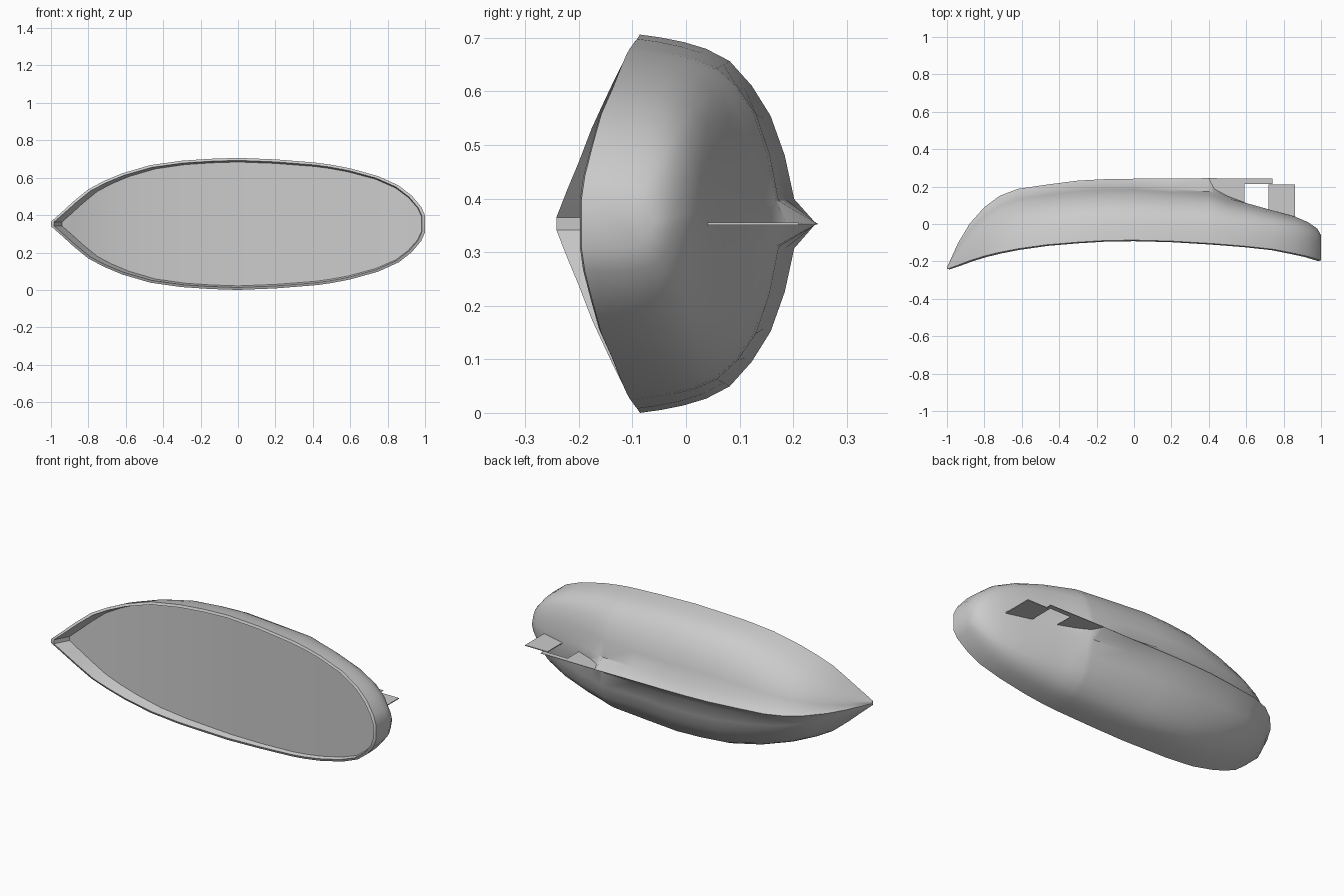
import bpy, bmesh, math

cube = bpy.data.objects.get("Cube")
if cube:
    bpy.data.objects.remove(cube, do_unlink=True)

MID = 0.353   # height of the centreline; the boat lies on its side, deck to -y

grey = bpy.data.materials.new("plain grey")
grey.use_nodes = True
colour = (0.6, 0.6, 0.6, 1)
grey.diffuse_color = colour
grey.node_tree.nodes["Principled BSDF"].inputs["Base Color"].default_value = colour

# Hull stations: x, half beam, sheer y, keel y
STATIONS = [
    (-1, .012, -.242, -.232), (-.94, .065, -.222, -.1), (-.88, .12, -.2, 0),
    (-.8, .185, -.176, .09), (-.72, .228, -.157, .15), (-.62, .27, -.138, .188),
    (-.47, .314, -.117, .21), (-.3, .338, -.103, .232), (-.15, .348, -.094, .24),
    (0, .353, -.092, .242), (.2, .345, -.097, .243), (.4, .329, -.109, .245),
    (.43, .326, -.111, .188), (.5, .316, -.116, .15), (.6, .297, -.124, .112),
    (.75, .255, -.14, .07), (.86, .205, -.162, .04), (.93, .15, -.177, .01),
    (.98, .09, -.192, -.025), (1, .045, -.198, -.06),
]

# Side profile: drop below the sheer, then width at bow, midship and stern
PROFILE = [
    (.02, 1, 1, 1), (.15, .95, .985, 1), (.3, .88, .96, .99), (.44, .8, .925, .98),
    (.59, .69, .86, .95), (.73, .57, .73, .9), (.85, .43, .57, .78),
    (.94, .28, .36, .5), (1, .13, .13, .13),
]


def make_object(name, bm, smooth=False):
    bmesh.ops.remove_doubles(bm, verts=bm.verts, dist=0.0005)
    bmesh.ops.recalc_face_normals(bm, faces=bm.faces)
    mesh = bpy.data.meshes.new(name)
    bm.to_mesh(mesh)
    bm.free()
    mesh.materials.append(grey)
    obj = bpy.data.objects.new(name, mesh)
    bpy.context.collection.objects.link(obj)
    if smooth:
        bpy.ops.object.select_all(action="DESELECT")
        obj.select_set(True)
        bpy.context.view_layer.objects.active = obj
        bpy.ops.object.shade_smooth_by_angle(angle=math.radians(35))
    return obj


def keel_ridge(x, sheer, keel):
    """How far the keel stands out from the hull bottom."""
    if x > 0.42:
        return max(0, 0.6 - x) * 0.12
    return min(0.04, 0.12 * (keel - sheer)) + 0.08 * max(0, x)


def half_section(x, beam, sheer, keel):
    """Points from deck edge, over the rim and down the side, to the keel."""
    bow = max(0, (-x - 0.3) / 0.7)
    stern = max(0, (x - 0.2) / 0.8)
    depth = 0.018 + 0.06 * max(0, (0.3 - x) / 1.3)
    body = keel - keel_ridge(x, sheer, keel)
    points = [(x * (0.94 if x < 0 else 0.98), sheer + depth, beam * 0.938),
              (x * 0.983, sheer, beam * 0.962)]
    for drop, w_bow, w_mid, w_stern in PROFILE:
        width = w_mid + bow * (w_bow - w_mid) + stern * (w_stern - w_mid)
        points.append((x, sheer + (body - sheer) * drop, beam * width))
    points.append((x, keel, 0))
    return points


# Hull shell, bulwark and sunken deck in one closed skin
bm = bmesh.new()
rings = []
for station in STATIONS:
    half = half_section(*station)
    full = half + [(x, y, -z) for x, y, z in reversed(half[:-1])]
    rings.append([bm.verts.new((x, y, MID + z)) for x, y, z in full])
count = len(rings[0])
for a, b in zip(rings, rings[1:]):
    for i in range(count):
        j = (i + 1) % count
        bm.faces.new((a[i], a[j], b[j], b[i]))
# Close each end: outer skin, rim cap and inner bulwark wall
for ring in (rings[0], rings[-1]):
    bm.faces.new(ring[2:-2])
    bm.faces.new((ring[1], ring[2], ring[-3], ring[-2]))
    bm.faces.new((ring[0], ring[1], ring[-2], ring[-1]))
make_object("hull", bm, smooth=True)


def plate(name, outline, thickness):
    """Thin flat plate on the centreline, drawn in x and y."""
    bm = bmesh.new()
    face = bm.faces.new([bm.verts.new((x, y, MID - thickness / 2)) for x, y in outline])
    out = bmesh.ops.extrude_face_region(bm, geom=[face])
    top = [v for v in out["geom"] if isinstance(v, bmesh.types.BMVert)]
    bmesh.ops.translate(bm, verts=top, vec=(0, 0, thickness))
    return make_object(name, bm)


# Skeg with its lower arm carrying the rudder
plate("skeg", [(.4, .245), (.74, .242), (.74, .215), (.59, .215), (.59, .11), (.43, .18)], 0.003)
plate("rudder", [(.72, .21), (.86, .21), (.86, .035), (.72, .07)], 0.005)
